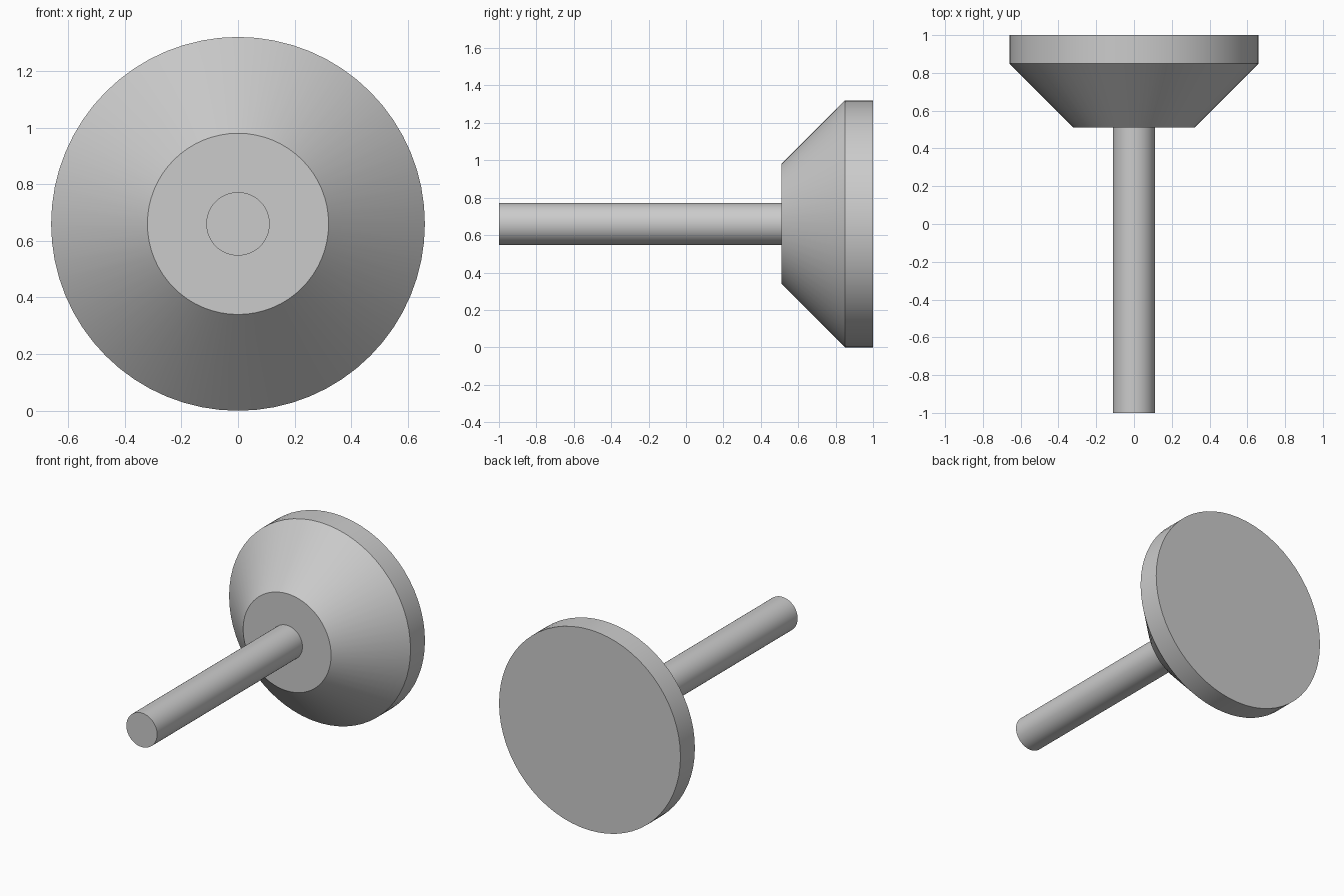
import bpy
import math

SEGMENTS = 64
CENTRE_Z = 0.66

cube = bpy.data.objects.get("Cube")
if cube:
    bpy.data.objects.remove(cube, do_unlink=True)

# Single plain grey finish
grey = bpy.data.materials.new("plain_grey")
grey.use_nodes = True
colour = (0.6, 0.6, 0.6, 1.0)
grey.diffuse_color = colour
grey.node_tree.nodes["Principled BSDF"].inputs["Base Color"].default_value = colour


def turned_part(name, profile):
    """Revolve (radius, y) points about the y axis and cap both ends."""
    verts, faces = [], []
    for radius, y in profile:
        for i in range(SEGMENTS):
            a = math.tau * i / SEGMENTS
            verts.append((radius * math.sin(a), y, radius * math.cos(a)))
    for ring in range(len(profile) - 1):
        start = ring * SEGMENTS
        for i in range(SEGMENTS):
            j = (i + 1) % SEGMENTS
            faces.append((start + i, start + SEGMENTS + i,
                          start + SEGMENTS + j, start + j))
    last = (len(profile) - 1) * SEGMENTS
    faces.append(tuple(range(SEGMENTS)))
    faces.append(tuple(reversed(range(last, last + SEGMENTS))))

    mesh = bpy.data.meshes.new(name)
    mesh.from_pydata(verts, [], faces)
    mesh.materials.append(grey)
    obj = bpy.data.objects.new(name, mesh)
    obj.location.z = CENTRE_Z
    bpy.context.collection.objects.link(obj)

    bpy.ops.object.select_all(action="DESELECT")
    obj.select_set(True)
    bpy.context.view_layer.objects.active = obj
    bpy.ops.object.shade_smooth_by_angle(angle=math.radians(30))
    return obj


# Straight round shaft, seated slightly inside the head
turned_part("shaft", [(0.112, -1.0), (0.112, 0.53)])

# Conical head with a flat cylindrical rim at the back
turned_part("flared_head", [(0.32, 0.51), (0.66, 0.85), (0.66, 1.0)])
